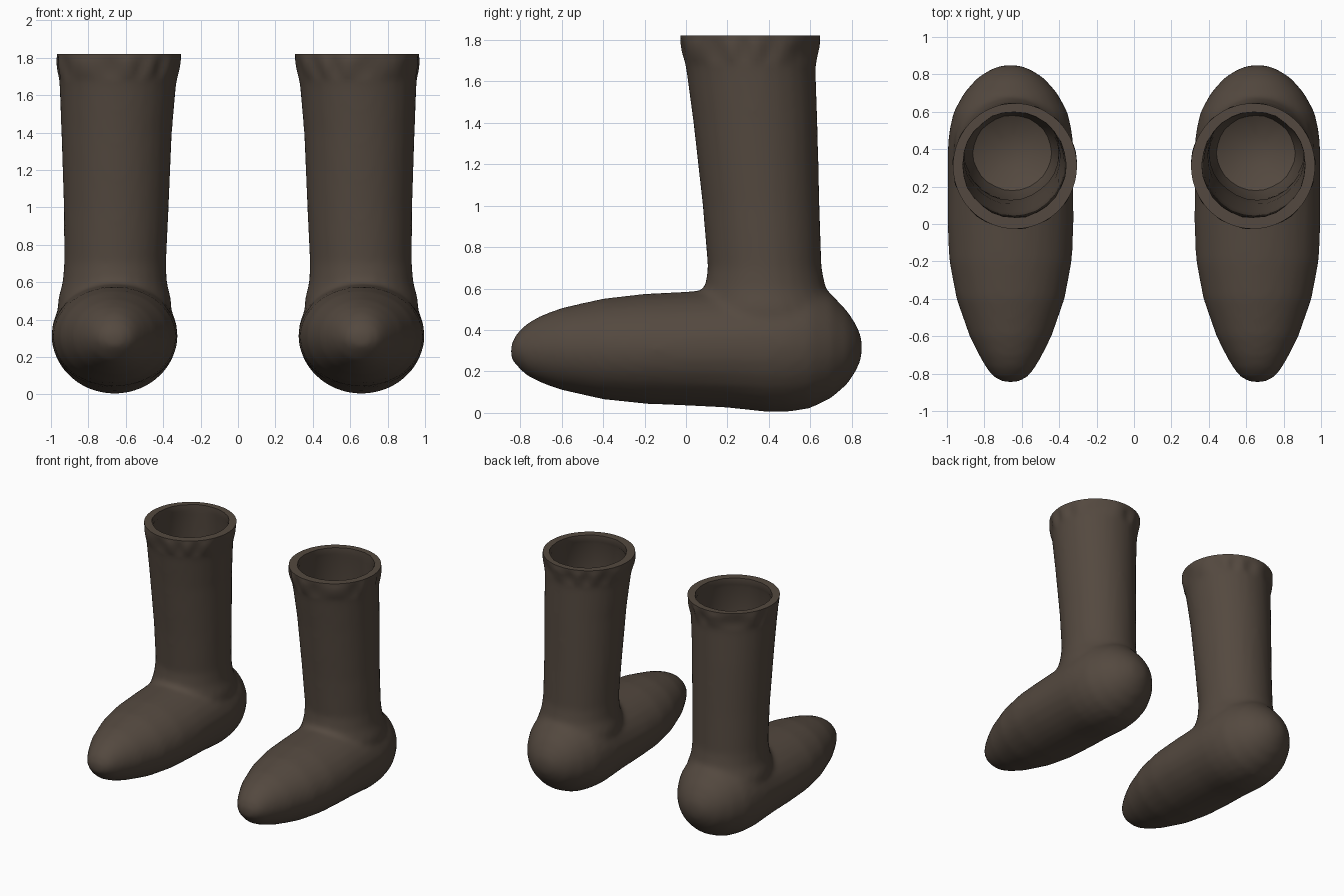
import bpy, bmesh, math, random

random.seed(4)
cube = bpy.data.objects.get("Cube")
if cube:
    bpy.data.objects.remove(cube)

leather = bpy.data.materials.new("dark brown leather")
leather.use_nodes = True
leather.diffuse_color = (0.088, 0.066, 0.050, 1)
leather.node_tree.nodes["Principled BSDF"].inputs["Base Color"].default_value = leather.diffuse_color
SIDES = 28
TOP = 1.82


def loft(bm, rings, point, jitter=0):
    """Closed skin over elliptical rings; point() places each ring vertex."""
    loops = []
    for ring in rings:
        loop = []
        for i in range(SIDES):
            a = 2 * math.pi * i / SIDES
            s = 1 + random.uniform(-jitter, jitter)
            loop.append(bm.verts.new(point(ring, s * math.cos(a), s * math.sin(a))))
        loops.append(loop)
    for a, b in zip(loops, loops[1:]):
        for i in range(SIDES):
            j = (i + 1) % SIDES
            bm.faces.new((a[i], a[j], b[j], b[i]))
    bm.faces.new(loops[0])
    bm.faces.new(loops[-1])
    bmesh.ops.recalc_face_normals(bm, faces=bm.faces)


def make_object(name, bm):
    mesh = bpy.data.meshes.new(name)
    bm.to_mesh(mesh)
    bm.free()
    mesh.materials.append(leather)
    obj = bpy.data.objects.new(name, mesh)
    bpy.context.collection.objects.link(obj)
    return obj


def apply_modifiers(obj):
    graph = bpy.context.evaluated_depsgraph_get()
    mesh = bpy.data.meshes.new_from_object(obj.evaluated_get(graph))
    obj.modifiers.clear()
    obj.data = mesh


def foot_point(r, c, s):
    y, low, high, half = r
    return (0.66 + half * c, y, (low + high) / 2 + (high - low) / 2 * s)


def shaft_point(r, c, s):
    z, x0, x1, y0, y1 = r
    return ((x0 + x1) / 2 + (x1 - x0) / 2 * c, (y0 + y1) / 2 + (y1 - y0) / 2 * s, z)


# Foot: y, underside, upper side, half width
foot = [(-.845, .26, .33, .04), (-.82, .23, .38, .09), (-.77, .18, .43, .13), (-.7, .145, .47, .17),
        (-.6, .11, .507, .22), (-.4, .065, .552, .29), (-.2, .044, .575, .328),
        (0, .035, .585, .338), (.2, .025, .6, .337), (.4, .003, .63, .337),
        (.5, .005, .64, .328), (.6, .022, .63, .305), (.7, .07, .575, .25),
        (.78, .14, .49, .18), (.825, .21, .42, .11), (.848, .27, .36, .05)]
# Shaft: z, then x and y extents
shaft = [(.3, .37, .95, .1, .72), (.5, .355, .965, .06, .72), (.6, .38, .938, .09, .675),
         (.7, .384, .93, .105, .655), (1, .37, .932, .08, .645),
         (1.4, .353, .945, .035, .635), (1.66, .33, .955, .0, .626),
         (1.74, .312, .964, -.018, .634), (1.79, .303, .97, -.028, .648),
         (1.9, .303, .97, -.028, .648)]
# Hollow inside the shaft, reaching into the heel
hollow = [(.08, .56, .74, .3, .48), (.14, .44, .86, .18, .58), (.3, .4, .9, .13, .6),
          (.7, .405, .91, .13, .63), (1, .392, .912, .105, .622),
          (1.4, .375, .922, .06, .61), (1.74, .35, .93, .02, .605)]
lip = [(1.77, .365, .915, .035, .6), (1.95, .36, .918, .03, .605)]

# Outer skin, fused and softened
bm = bmesh.new()
loft(bm, foot, foot_point)
loft(bm, shaft, shaft_point)
boot = make_object("left_boot", bm)
remesh = boot.modifiers.new("fuse", 'REMESH')
remesh.mode = 'VOXEL'
remesh.voxel_size = 0.022
soften = boot.modifiers.new("soften", 'SMOOTH')
soften.factor = 0.5
soften.iterations = 6
apply_modifiers(boot)

# Flat top edge with a slightly crumpled cuff
bm = bmesh.new()
bm.from_mesh(boot.data)
bmesh.ops.bisect_plane(bm, geom=bm.verts[:] + bm.edges[:] + bm.faces[:], plane_co=(0, 0, TOP),
                       plane_no=(0, 0, 1), clear_outer=True)
bmesh.ops.holes_fill(bm, edges=[e for e in bm.edges if e.is_boundary], sides=0)
for v in bm.verts:
    if 1.68 < v.co.z < TOP - .005:
        a = math.atan2(v.co.y - .31, v.co.x - .64)
        dent = .007 * math.sin(11 * a + 2 * math.sin(3 * a)) * math.sin((v.co.z - 1.68) / .14 * math.pi)
        v.co.x += dent * math.cos(a)
        v.co.y += dent * math.sin(a)
bm.to_mesh(boot.data)
bm.free()

# Hollow out the shaft
bm = bmesh.new()
loft(bm, hollow + lip, shaft_point, 0.012)
cutter = make_object("hollow_cutter", bm)
cutter.hide_render = True
cut = boot.modifiers.new("hollow", 'BOOLEAN')
cut.operation = 'DIFFERENCE'
cut.solver = 'EXACT'
cut.object = cutter
apply_modifiers(boot)
bpy.data.objects.remove(cutter)

# Mirrored second boot
mesh = boot.data.copy()
bm = bmesh.new()
bm.from_mesh(mesh)
for v in bm.verts:
    v.co.x *= -1
bmesh.ops.reverse_faces(bm, faces=bm.faces)
bm.to_mesh(mesh)
bm.free()
other = bpy.data.objects.new("right_boot", mesh)
bpy.context.collection.objects.link(other)

bpy.ops.object.select_all(action='DESELECT')
for obj in (boot, other):
    obj.select_set(True)
bpy.context.view_layer.objects.active = boot
bpy.ops.object.shade_smooth_by_angle(angle=math.radians(45))
